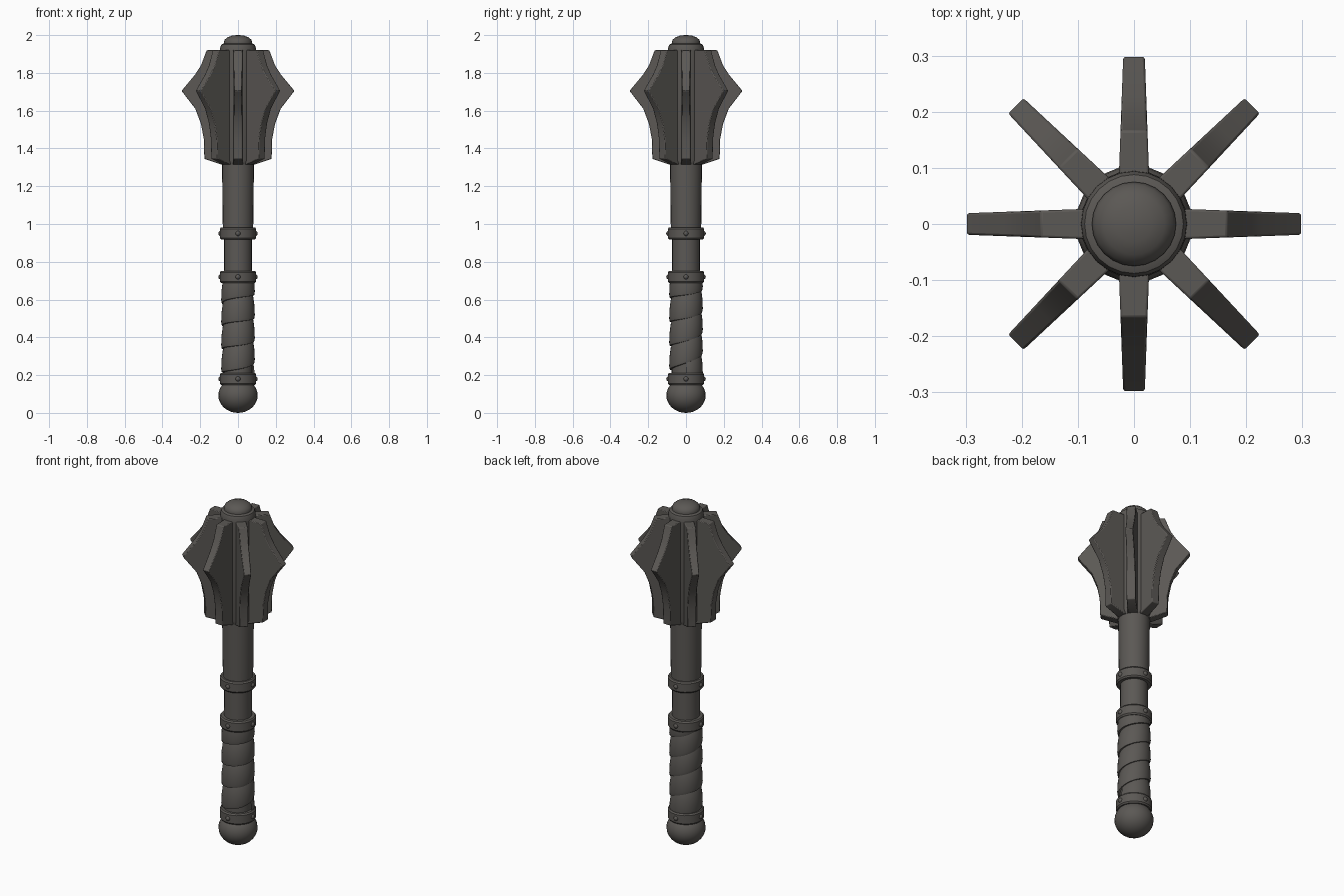
import bpy, bmesh, math
from mathutils import Matrix, Vector

if "Cube" in bpy.data.objects:
    bpy.data.objects.remove(bpy.data.objects["Cube"])

iron = bpy.data.materials.new("dark_iron")
iron.diffuse_color = (0.105, 0.098, 0.09, 1)
iron.use_nodes = True
iron.node_tree.nodes["Principled BSDF"].inputs["Base Color"].default_value = iron.diffuse_color


def finish(bm, name, angle=35, bevel=0):
    """Turn a bmesh into a named, shaded object."""
    bmesh.ops.recalc_face_normals(bm, faces=bm.faces)
    me = bpy.data.meshes.new(name)
    bm.to_mesh(me)
    bm.free()
    me.materials.append(iron)
    ob = bpy.data.objects.new(name, me)
    bpy.context.collection.objects.link(ob)
    if bevel:
        mod = ob.modifiers.new("worn_edges", 'BEVEL')
        mod.width = bevel
        mod.segments = 2
        mod.limit_method = 'ANGLE'
        mod.angle_limit = math.radians(40)
    bpy.ops.object.select_all(action='DESELECT')
    ob.select_set(True)
    bpy.context.view_layer.objects.active = ob
    bpy.ops.object.shade_smooth_by_angle(angle=math.radians(angle))
    return ob


def lathe(name, profile, sides=24, angle=35):
    """Spin (radius, z) points around z; open ends are capped."""
    bm = bmesh.new()
    rings = []
    for r, z in profile:
        rings.append([bm.verts.new((r * math.cos(2 * math.pi * i / sides),
                                    r * math.sin(2 * math.pi * i / sides), z))
                      for i in range(sides)])
    for a, b in zip(rings, rings[1:]):
        for i in range(sides):
            j = (i + 1) % sides
            bm.faces.new((a[i], a[j], b[j], b[i]))
    bm.faces.new(rings[0][::-1])
    bm.faces.new(rings[-1])
    return finish(bm, name, angle)


# Pommel ball
bm = bmesh.new()
bmesh.ops.create_uvsphere(bm, u_segments=24, v_segments=16, radius=1,
                          matrix=Matrix.Translation((0, 0, 0.093))
                          @ Matrix.Diagonal((0.104, 0.104, 0.093, 1)))
finish(bm, "pommel", 60)

# Shaft: grip core, narrow neck, thicker upper part
lathe("grip_core", [(0.076, 0.12), (0.076, 0.72)])
lathe("neck", [(0.074, 0.70), (0.073, 0.95)])
lathe("upper_shaft", [(0.080, 0.94), (0.082, 1.10), (0.085, 1.36)])

# Leather-style wrap wound up the grip, each turn overlapping the next
bm = bmesh.new()
steps, pitch, turns = 28, 0.12, 4.5
section = [(0.074, 0.0), (0.086, 0.002), (0.089, 0.018), (0.087, 0.07),
           (0.081, 0.115), (0.074, 0.135)]
last = None
for k in range(int(steps * turns) + 1):
    a = 2 * math.pi * k / steps
    wob = 0.012 * math.sin(a * 0.9)
    row = []
    for r, dz in section:
        z = min(max(0.15 + pitch * k / steps + dz + wob, 0.165), 0.735)
        row.append(bm.verts.new((r * math.cos(a), r * math.sin(a), z)))
    if last:
        for i in range(len(row) - 1):
            bm.faces.new((last[i], row[i], row[i + 1], last[i + 1]))
    last = row
finish(bm, "grip_wrap", 40)

# Three bands, each with four rivets
for label, z in (("lower", 0.18), ("middle", 0.72), ("upper", 0.95)):
    lathe(label + "_band", [(0.072, z - 0.032), (0.090, z - 0.032), (0.096, z - 0.024),
                            (0.096, z + 0.024), (0.090, z + 0.032), (0.072, z + 0.032)])
    bm = bmesh.new()
    for i in range(4):
        a = i * math.pi / 2
        bmesh.ops.create_uvsphere(
            bm, u_segments=10, v_segments=6, radius=0.014,
            matrix=Matrix.Translation((0.091 * math.cos(a), 0.091 * math.sin(a), z)))
    finish(bm, label + "_band_rivets", 60)

# Head core, collar and cap dome
lathe("head_core", [(0.086, 1.315), (0.095, 1.34), (0.095, 1.92)])
lathe("head_collar", [(0.095, 1.90), (0.094, 1.935), (0.088, 1.950), (0.072, 1.957)])
lathe("cap_dome", [(0.074, 1.945), (0.075, 1.962), (0.070, 1.976), (0.055, 1.989),
                   (0.032, 1.997), (0.008, 2.0)], angle=60)

# Eight flanges: concave-sided blades, thinner towards the tip
outline = [(0.05, 1.315), (0.09, 1.315), (0.178, 1.345), (0.181, 1.45), (0.196, 1.53),
           (0.226, 1.61), (0.299, 1.705), (0.228, 1.79), (0.196, 1.84),
           (0.166, 1.92), (0.05, 1.92)]
for n in range(8):
    bm = bmesh.new()
    spin = Matrix.Rotation(n * math.pi / 4, 3, 'Z')
    sides = []
    for s in (-1, 1):
        sides.append([bm.verts.new(spin @ Vector((r, s * (0.030 - 0.036 * r), z)))
                      for r, z in outline])
    left, right = sides
    bm.faces.new(left)
    bm.faces.new(right[::-1])
    for i in range(len(outline)):
        j = (i + 1) % len(outline)
        bm.faces.new((left[i], right[i], right[j], left[j]))
    finish(bm, f"flange_{n + 1}", 30, bevel=0.004)
